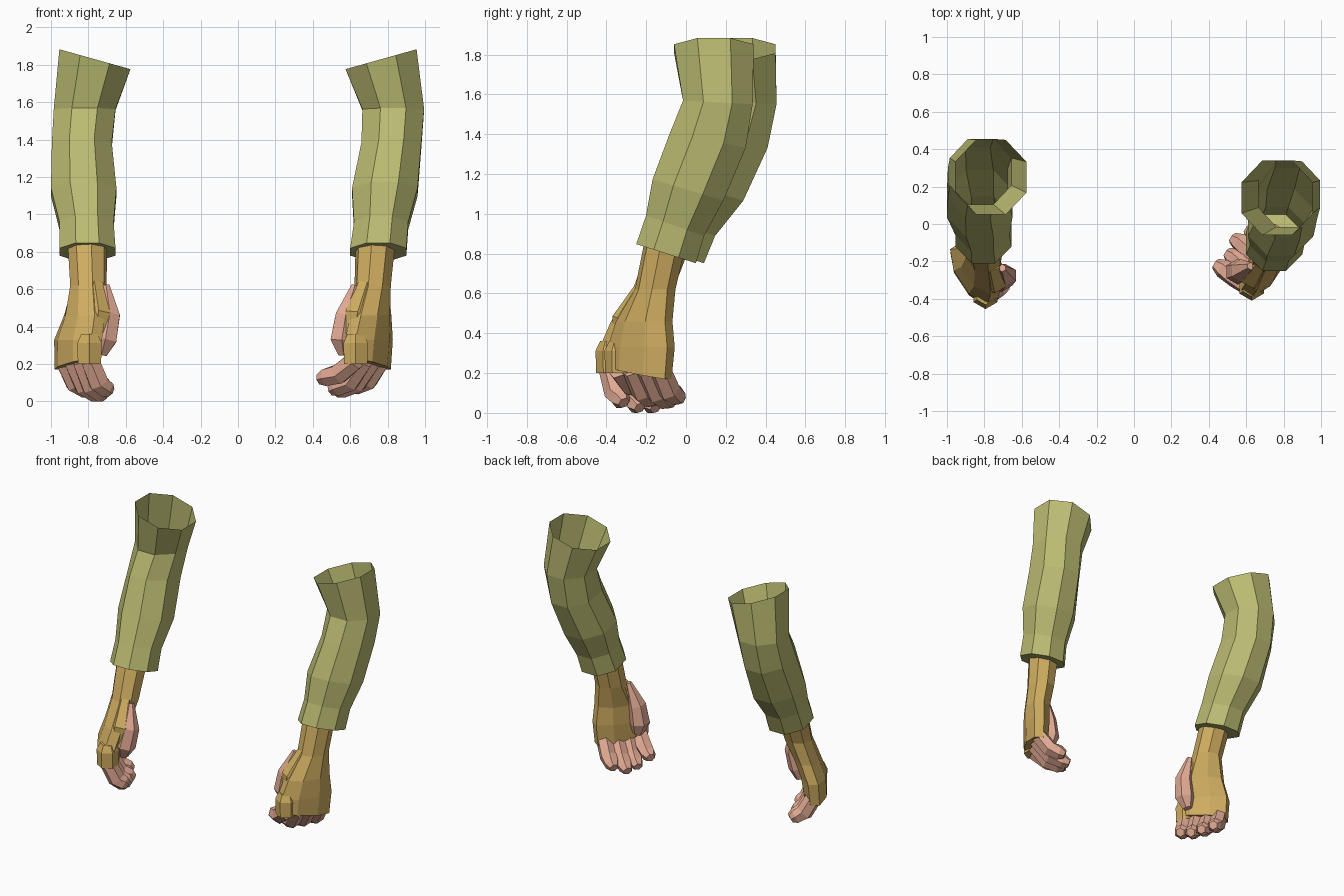
import bpy, bmesh, math
from mathutils import Vector

cube = bpy.data.objects.get("Cube")
if cube:
    bpy.data.objects.remove(cube)


def material(name, red, green, blue):
    mat = bpy.data.materials.new(name)
    mat.use_nodes = True
    colour = (red, green, blue, 1)
    mat.diffuse_color = colour
    shader = mat.node_tree.nodes["Principled BSDF"]
    shader.inputs["Base Color"].default_value = colour
    return mat


OLIVE = material("olive cloth", 0.5, 0.5, 0.17)
TAN = material("tan leather", 0.63, 0.42, 0.12)
SKIN = material("skin", 0.77, 0.41, 0.3)


def loft(name, rings, mat, capped=True):
    """Skin a list of point rings with quads, optionally closing both ends."""
    bm = bmesh.new()
    loops = [[bm.verts.new(point) for point in ring] for ring in rings]
    for upper, lower in zip(loops, loops[1:]):
        for i in range(len(upper)):
            bm.faces.new((upper[i - 1], upper[i], lower[i], lower[i - 1]))
    if capped:
        bm.faces.new(loops[0])
        bm.faces.new(loops[-1])
    bmesh.ops.recalc_face_normals(bm, faces=bm.faces)
    mesh = bpy.data.meshes.new(name)
    bm.to_mesh(mesh)
    bm.free()
    mesh.materials.append(mat)
    obj = bpy.data.objects.new(name, mesh)
    bpy.context.collection.objects.link(obj)


def polygon(centre, across, along, sides=8):
    """Ring of points spanned by two half-axes, with flat sides facing them."""
    ring = []
    for i in range(sides):
        angle = math.tau * (i + 0.5) / sides
        ring.append(centre + (across * math.cos(angle) + along * math.sin(angle))
                    / math.cos(math.pi / sides))
    return ring


def tube(name, path, radii, mat):
    """Low-poly digit that follows a path."""
    rings = []
    for i, point in enumerate(path):
        before, after = path[max(i - 1, 0)], path[min(i + 1, len(path) - 1)]
        direction = (after - before).normalized()
        across = direction.cross(Vector((0, 1, 0))).normalized()
        rings.append(polygon(point, across * radii[i],
                             across.cross(direction) * radii[i], sides=6))
    loft(name, rings, mat)


def build_sleeve(side, sign, xs, ys):
    """Bent sleeve, open at the shoulder, with an inset cuff underside."""
    heights = (1.83, 1.56, 1.37, 1.12, 0.94, 0.8)
    widths = (0.19, 0.165, 0.16, 0.175, 0.145, 0.15)
    depths = (0.2, 0.175, 0.19, 0.178, 0.146, 0.15)
    slopes = (0, -0.05, -0.2, -0.3, -0.35, -0.32)
    rings = []
    for i, height in enumerate(heights):
        lean = 0.28 if i == 0 else 0
        rings.append(polygon(Vector((sign * xs[i], ys[i], height)),
                             Vector((1, 0, sign * lean)) * widths[i],
                             Vector((0, 1, slopes[i])) * depths[i]))
    middle = sum(rings[-1], Vector()) / len(rings[-1])
    rings.append([middle.lerp(point, 0.45) for point in rings[-1]])
    loft(side + "_sleeve", rings, OLIVE, capped=False)


def build_hand(side, sign, xs, ys, reaches, tips):
    """Fingerless glove with a thumb and four curled fingers."""
    knuckles = Vector((-0.55 * sign, -0.83, 0))
    palm = Vector((-0.83 * sign, 0.55, 0))
    heights = (0.85, 0.62, 0.46, 0.33, 0.2)
    widths = (0.1, 0.098, 0.148, 0.18, 0.175)
    depths = (0.1, 0.09, 0.083, 0.083, 0.075)
    centres = [Vector((sign * x, y, z)) for x, y, z in zip(xs, ys, heights)]

    # Glove from wrist to knuckles, higher on the index side at the hem
    rings = []
    for centre, width, depth in zip(centres, widths, depths):
        rise = Vector((0, 0, 0.03)) if centre is centres[-1] else Vector()
        rings.append(polygon(centre, knuckles * width + rise, palm * depth))
    loft(side + "_glove", rings, TAN)

    def beside(index, inward, forward):
        return centres[index] + Vector((-sign * inward, -forward, 0))

    # Thumb and the leather around its base
    tube(side + "_thumb_base",
         [beside(1, 0.035, 0.045), beside(2, 0.075, 0.065), beside(3, 0.085, 0.06)],
         (0.045, 0.064, 0.04), TAN)
    tube(side + "_thumb",
         [beside(1, 0.095, 0.07), beside(2, 0.135, 0.04),
          beside(3, 0.145, 0.03), beside(4, 0.13, 0.01) + Vector((0, 0, 0.05))],
         (0.018, 0.053, 0.06, 0.028), SKIN)

    # Raised index knuckle
    hem = centres[-1] + knuckles * 0.12
    top = hem + Vector((0, 0, 0.16))
    tube(side + "_index_knuckle", [top, hem.lerp(top, 0.7), hem],
         (0.045, 0.065, 0.062), TAN)

    # Fingers spread along the knuckle line, each curling towards the palm
    names = ("index", "middle", "ring", "little")
    for i, name in enumerate(names):
        spread = 0.125 - i * 0.083
        base = centres[-1] + knuckles * spread
        base.z += 0.02
        tip = base + palm * reaches[i]
        tip.z = tips[i]
        bend = base.lerp(tip, 0.45)
        bend.z = base.z + (tip.z - base.z) * 0.72
        tube(f"{side}_{name}_finger", [base, bend, bend.lerp(tip, 0.65), tip],
             (0.048, 0.051, 0.045, 0.027), SKIN)


# Left arm, with the more open hand
build_sleeve("left", 1, xs=(0.765, 0.83, 0.82, 0.785, 0.765, 0.75),
             ys=(0.14, 0.16, 0.11, 0.01, -0.055, -0.1))
build_hand("left", 1, xs=(0.735, 0.72, 0.71, 0.7, 0.695),
           ys=(-0.105, -0.155, -0.21, -0.225, -0.235),
           reaches=(0.23, 0.21, 0.23, 0.19), tips=(0.12, 0.06, 0.05, 0.07))

# Right arm, with the tighter hand
build_sleeve("right", -1, xs=(0.765, 0.82, 0.835, 0.825, 0.81, 0.805),
             ys=(0.25, 0.28, 0.22, 0.11, 0, -0.06))
build_hand("right", -1, xs=(0.805, 0.8, 0.82, 0.855, 0.86),
           ys=(-0.08, -0.165, -0.235, -0.265, -0.28),
           reaches=(0.13, 0.15, 0.17, 0.16), tips=(0.05, 0.025, 0.025, 0.05))
